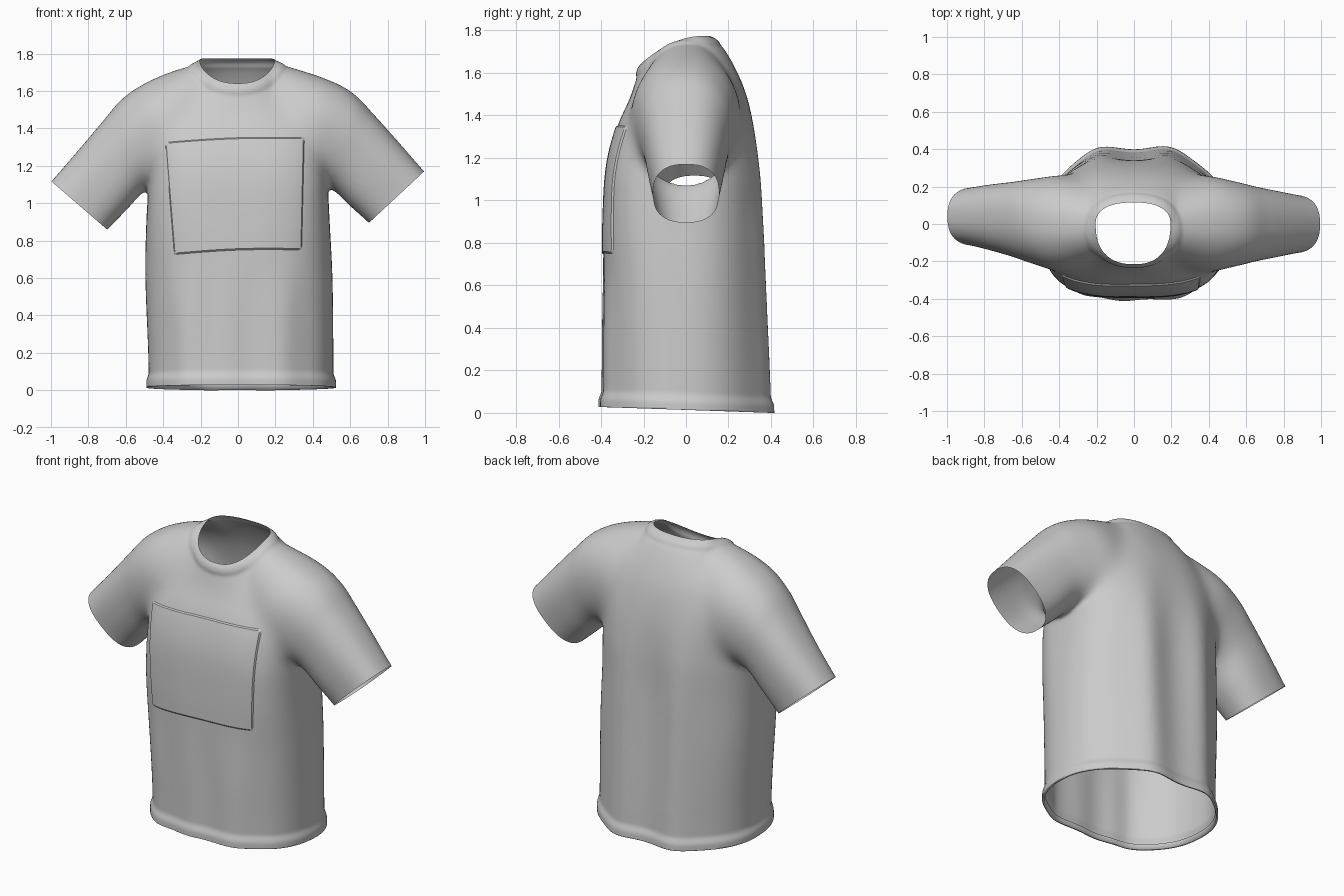
import bpy, bmesh, math
from mathutils import Vector, kdtree
from mathutils.bvhtree import BVHTree

if "Cube" in bpy.data.objects:
    bpy.data.objects.remove(bpy.data.objects["Cube"])


def smooth(t):
    t = max(0.0, min(1.0, t))
    return t * t * (3 - 2 * t)


def bump(x, centre, width):
    return math.exp(-((x - centre) / width) ** 2)


def spline(rows, steps=6):
    """Catmull-Rom interpolation through rows of numbers."""
    out, n = [], len(rows)
    for i in range(n - 1):
        p = [rows[max(0, min(n - 1, i + k))] for k in (-1, 0, 1, 2)]
        for s in range(steps):
            t = s / steps
            out.append([0.5 * (2 * b + (c - a) * t + (2 * a - 5 * b + 4 * c - d) * t * t
                               + (3 * b - a - 3 * c + d) * t ** 3)
                        for a, b, c, d in zip(*p)])
    return out + [list(rows[-1])]


def superellipse(n_back, n_front, count):
    for i in range(count):
        a = 2 * math.pi * i / count
        c, s = math.cos(a), math.sin(a)
        n = n_back if s > 0 else n_front
        yield (math.copysign(abs(c) ** (2 / n), c), math.copysign(abs(s) ** (2 / n), s))


def torso_ring(row, count=320):
    z0, slope, curve, left, right, front, back, n_front, n_back = row
    pts = []
    for c, s in superellipse(n_back, n_front, count):
        x = c * (right if c > 0 else left)
        y = s * (back if s > 0 else front)
        z = z0 + slope * y + curve * y * y
        # soft folds: two ridges and a valley down the back, ripples low on the front
        if s > 0:
            y += smooth((1.5 - z) / 0.7) * s * (
                0.03 * (bump(x, 0.2, 0.1) + bump(x, -0.2, 0.1)) - 0.012 * bump(x, 0, 0.1))
        else:
            y += smooth((0.8 - z) / 0.5) * s * (
                0.016 * (bump(x, 0.27, 0.08) + bump(x, -0.27, 0.08)) - 0.005 * math.sin(24 * x))
        pts.append(Vector((x, y, z)))
    return pts


def sleeve_ring(row, side):
    lx, lz, hx, hz, half, n = row
    low, high = Vector((lx, 0, lz)), Vector((hx, 0, hz))
    mid, up = (low + high) / 2, (high - low) / 2
    pts = []
    for c, s in superellipse(n, n, 120):
        p = mid + up * s + Vector((0, c * half, 0))
        if side < 0:  # the left sleeve hangs a little lower and further back
            t = smooth((p.x - 0.3) / 0.6)
            p += Vector((0, 0.04 * t, -0.05 * t))
        p.x *= side
        pts.append(p)
    return pts


def loft(bm, rings):
    vr = [[bm.verts.new(p) for p in r] for r in rings]
    n = len(vr[0])
    for a, b in zip(vr, vr[1:]):
        for i in range(n):
            bm.faces.new((a[i], a[(i + 1) % n], b[(i + 1) % n], b[i]))
    bm.faces.new(vr[0][::-1])
    bm.faces.new(vr[-1])


def add_object(name, mesh):
    ob = bpy.data.objects.new(name, mesh)
    bpy.context.collection.objects.link(ob)
    return ob


def apply_modifiers(ob):
    deps = bpy.context.evaluated_depsgraph_get()
    mesh = bpy.data.meshes.new_from_object(ob.evaluated_get(deps))
    ob.modifiers.clear()
    ob.data = mesh
    return mesh


# Torso rows: height, tilt, curvature, left, right, front, back, squareness front, back
NECK = (1.764, 0.25, -1.5, 0.205, 0.195, 0.215, 0.115, 2.4, 2.4)
TORSO = [
    (-0.06, 0, 0, 0.475, 0.51, 0.395, 0.398, 2.45, 2.1),
    (0.20, 0, 0, 0.48, 0.51, 0.393, 0.388, 2.45, 2.1),
    (0.60, 0, 0, 0.495, 0.505, 0.390, 0.367, 2.7, 2.2),
    (0.90, 0, 0, 0.49, 0.49, 0.387, 0.353, 3.2, 2.3),
    (1.15, 0, 0, 0.475, 0.478, 0.372, 0.343, 3.5, 2.5),
    (1.35, 0.05, 0, 0.47, 0.47, 0.328, 0.316, 3.4, 2.6),
    (1.515, 0.16, 0, 0.42, 0.42, 0.268, 0.262, 2.6, 2.4),
    (1.68, 0.30, -0.6, 0.28, 0.275, 0.232, 0.178, 2.2, 2.2),
    NECK,
    (1.84, 0.25, -1.5, 0.20, 0.19, 0.21, 0.11, 2.4, 2.4)]
# Sleeve rows: underside x, z, top x, z, half depth, squareness
SLEEVE = [
    (0.05, 1.12, 0.20, 1.75, 0.20, 2.2),
    (0.25, 1.10, 0.45, 1.672, 0.262, 2.2),
    (0.40, 1.09, 0.61, 1.592, 0.235, 2.2),
    (0.50, 1.075, 0.73, 1.47, 0.205, 2.3),
    (0.60, 0.985, 0.86, 1.325, 0.18, 2.4),
    (0.70, 0.895, 0.995, 1.17, 0.155, 2.5),
    (0.76, 0.84, 1.055, 1.105, 0.153, 2.5)]

# Closed torso and sleeves, fused into one skin
bm = bmesh.new()
loft(bm, [torso_ring(r) for r in spline(TORSO)])
for side in (1, -1):
    loft(bm, [sleeve_ring(r, side) for r in spline(SLEEVE)])
bmesh.ops.recalc_face_normals(bm, faces=bm.faces)
base = bpy.data.meshes.new("shirt_base")
bm.to_mesh(base)
bm.free()
shirt = add_object("shirt", base)
rm = shirt.modifiers.new("fuse", 'REMESH')
rm.mode = 'VOXEL'
rm.voxel_size = 0.0115
sm = shirt.modifiers.new("relax", 'SMOOTH')
sm.factor, sm.iterations = 0.5, 14
fused = apply_modifiers(shirt)

# Extra relaxing where the sleeves run into the chest and back
group = shirt.vertex_groups.new(name="armholes")
for v in fused.vertices:
    x, y, z = v.co
    d = math.hypot((abs(x) - 0.36) / 0.28, (z - 1.42) / 0.38)
    w = smooth(1.6 * (1 - d)) * smooth((abs(y) - 0.05) / 0.1)
    if w > 0:
        group.add([v.index], w, 'REPLACE')
sm = shirt.modifiers.new("armhole_relax", 'SMOOTH')
sm.factor, sm.iterations, sm.vertex_group = 0.5, 160, "armholes"
fused = apply_modifiers(shirt)

bm = bmesh.new()
bm.from_mesh(fused)


def cut(test, point, normal):
    faces = [f for f in bm.faces if test(f.calc_center_median())]
    geom = list({v for f in faces for v in f.verts}) + list({e for f in faces for e in f.edges}) + faces
    bmesh.ops.bisect_plane(bm, geom=geom, plane_co=point, plane_no=normal, clear_outer=True)


# Open cuffs and hem
cut(lambda c: c.x > 0.62, (0.8475, 0, 1.0325), (0.275, 0, -0.295))
cut(lambda c: c.x < -0.62, (-0.8475, 0, 0.987), (-0.255, 0, -0.295))
cut(lambda c: c.z < 0.3, (0, 0, 0.014), (0, -0.035, -1))

# Open neck, with its edge snapped to a clean curve
z0, slope, curve = NECK[:3]
bmesh.ops.delete(bm, geom=[v for v in bm.verts if abs(v.co.x) < 0.25 and -0.26 < v.co.y < 0.16
                           and v.co.z > z0 + slope * v.co.y + curve * v.co.y ** 2], context='VERTS')
ring = torso_ring(NECK, 600)
kd = kdtree.KDTree(len(ring))
for i, p in enumerate(ring):
    kd.insert(p, i)
kd.balance()
for v in bm.verts:
    if v.is_boundary and v.co.z > 1.5:
        v.co = kd.find(v.co)[0]

# Collar band and hem band raised from the cloth
bm.normal_update()
moves = []
for v in bm.verts:
    if v.co.z > 1.45:
        d = kd.find(v.co)[2]
        moves.append((v, 0.010 * smooth((0.075 - d) / 0.035) * smooth(d / 0.025)))
    elif v.co.z < 0.2:
        h = v.co.z - (0.014 - 0.035 * v.co.y)
        moves.append((v, 0.014 * smooth((0.08 - h) / 0.05)))
for v, amount in moves:
    n = v.normal.copy()
    if v.co.z < 0.2:
        n.z = 0
    v.co += n * amount

# Hem turned inside
edges = [e for e in bm.edges if e.is_boundary and e.verts[0].co.z < 0.1]
for scale, dz in ((0.975, 0.0), (0.99, 0.03)):
    new = bmesh.ops.extrude_edge_only(bm, edges=edges)["geom"]
    edges = [g for g in new if isinstance(g, bmesh.types.BMEdge)]
    for v in (g for g in new if isinstance(g, bmesh.types.BMVert)):
        v.co = Vector((v.co.x * scale, v.co.y * scale, v.co.z + dz))
tree = BVHTree.FromBMesh(bm)
bm.to_mesh(fused)
bm.free()
fused.shade_smooth()

# Raised chest panel laid over the front
bm = bmesh.new()
NU, NV = 56, 48
bl, br = Vector((-0.345, 0, 0.72)), Vector((0.345, 0, 0.745))
tl, tr = Vector((-0.395, 0, 1.33)), Vector((0.36, 0, 1.355))
grid = []
for j in range(NV + 1):
    row = []
    for i in range(NU + 1):
        u, v = i / NU, j / NV
        p = bl.lerp(br, u).lerp(tl.lerp(tr, u), v)
        p.z += 0.012 * math.sin(math.pi * u)
        hit, nor, _, _ = tree.ray_cast(Vector((p.x, -2, p.z)), Vector((0, 1, 0)))
        rim = i in (0, NU) or j in (0, NV)
        row.append(bm.verts.new(hit + nor * (-0.004 if rim else 0.007)))
    grid.append(row)
for j in range(NV):
    for i in range(NU):
        bm.faces.new((grid[j][i], grid[j][i + 1], grid[j + 1][i + 1], grid[j + 1][i]))
mesh = bpy.data.meshes.new("chest_panel")
bm.to_mesh(mesh)
bm.free()
panel = add_object("chest_panel", mesh)
bpy.context.view_layer.objects.active = panel
panel.select_set(True)
bpy.ops.object.shade_smooth_by_angle(angle=math.radians(30))
